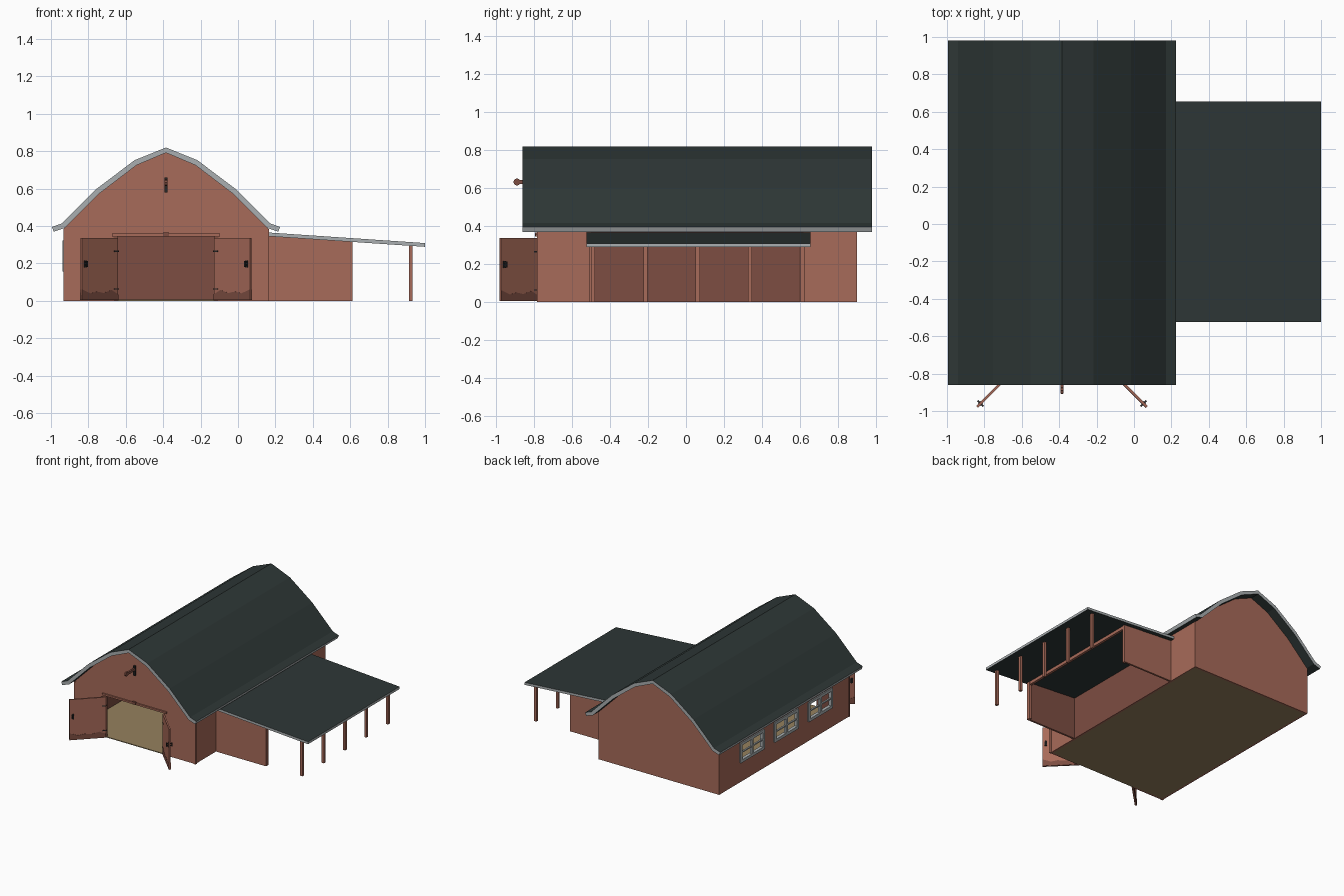
import bpy, bmesh, math
from mathutils import Matrix, Vector

if "Cube" in bpy.data.objects:
    bpy.data.objects.remove(bpy.data.objects["Cube"])


def material(name, r, g, b):
    m = bpy.data.materials.new(name)
    m.diffuse_color = (r, g, b, 1)
    m.use_nodes = True
    m.node_tree.nodes["Principled BSDF"].inputs["Base Color"].default_value = m.diffuse_color
    return m


WALL = material("barn red brown", 0.39, 0.145, 0.10)
INNER = material("dark inner brown", 0.205, 0.075, 0.054)
ROOF = material("dark green roof", 0.027, 0.038, 0.037)
TRIM = material("grey trim", 0.40, 0.43, 0.44)
FLOOR = material("tan floor", 0.30, 0.22, 0.11)
IRON = material("black iron", 0.02, 0.02, 0.02)

CX = -0.385                        # barn centre line
X0, X1, Y0, Y1 = -0.93, 0.16, -0.78, 0.90


def finish(name, bm, mats, rule=None):
    bmesh.ops.recalc_face_normals(bm, faces=bm.faces)
    bm.normal_update()
    if rule:
        for f in bm.faces:
            f.material_index = 1 if rule(f) else 0
    me = bpy.data.meshes.new(name)
    bm.to_mesh(me)
    bm.free()
    for m in mats:
        me.materials.append(m)
    ob = bpy.data.objects.new(name, me)
    bpy.context.collection.objects.link(ob)
    return ob


def prism(name, pts, ya, yb, mats, rule=None):
    """Extrude an (x, z) outline along y."""
    bm = bmesh.new()
    face = bm.faces.new([bm.verts.new((x, ya, z)) for x, z in pts])
    res = bmesh.ops.extrude_face_region(bm, geom=[face])
    vs = [v for v in res["geom"] if isinstance(v, bmesh.types.BMVert)]
    bmesh.ops.translate(bm, verts=vs, vec=(0, yb - ya, 0))
    return finish(name, bm, mats, rule)


def boxes(name, specs, mats, rule=None):
    """Several boxes (x0, x1, y0, y1, z0, z1) in one object."""
    bm = bmesh.new()
    for a, b, c, d, e, f in specs:
        mat = (Matrix.Translation(((a + b) / 2, (c + d) / 2, (e + f) / 2))
               @ Matrix.Diagonal((b - a, d - c, f - e, 1)))
        bmesh.ops.create_cube(bm, size=1, matrix=mat)
    return finish(name, bm, mats, rule)


# main curved roof: mirrored arc with thickness, grey edges
half = [(0.61, 0.395), (0.555, 0.415), (0.37, 0.60), (0.168, 0.752), (0, 0.82)]
half_in = [(0.60, 0.37), (0.54, 0.39), (0.355, 0.575), (0.158, 0.725), (0, 0.792)]


def arch(h):
    return [(CX - x, z) for x, z in h] + [(CX + x, z) for x, z in h[-2::-1]]


prism("main_roof", arch(half) + arch(half_in)[::-1], -0.86, 0.98, [ROOF, TRIM],
      lambda f: abs(f.normal.y) > 0.9 or abs(f.calc_center_median().x - CX) > 0.6)

# gable walls, the front one notched for the doorway
T = 0.015
gable = [(X0, 0.392), (CX - 0.355, 0.577), (CX - 0.158, 0.727), (CX, 0.794),
         (CX + 0.158, 0.727), (CX + 0.355, 0.577), (X1, 0.392)]
D0, D1, DH = -0.645, -0.125, 0.345
prism("front_wall", [(X0, 0)] + gable + [(X1, 0), (D1, 0), (D1, DH), (D0, DH), (D0, 0)],
      Y0, Y0 + T, [WALL, INNER], lambda f: f.normal.y > 0.9)
prism("back_wall", [(X0, 0)] + gable + [(X1, 0)], Y1 - T, Y1, [WALL, INNER],
      lambda f: f.normal.y < -0.9)

# window wall made from strips around three openings
WZ0, WZ1, WW = 0.165, 0.315, 0.15
centres = [0.48, 0.04, -0.40]
strips = [(X0, X0 + T, Y0, Y1, 0, WZ0), (X0, X0 + T, Y0, Y1, WZ1, 0.392)]
edges = [Y1] + [c + s * WW for c in centres for s in (1, -1)] + [Y0]
for hi, lo in zip(edges[::2], edges[1::2]):
    strips.append((X0, X0 + T, lo, hi, WZ0, WZ1))
boxes("left_wall", strips, [WALL, INNER], lambda f: f.normal.x > 0.9)

# windows: outer frame and crossed bars
for i, c in enumerate(centres):
    a, b, b0 = X0 - 0.009, X0 + 0.017, 0.016
    boxes(f"window_frame_{i + 1}", [
        (a, b, c - WW, c + WW, WZ0 - 0.008, WZ0 + b0), (a, b, c - WW, c + WW, WZ1 - b0, WZ1 + 0.008),
        (a, b, c - WW - 0.008, c - WW + b0, WZ0, WZ1), (a, b, c + WW - b0, c + WW + 0.008, WZ0, WZ1),
        (a, b - 0.01, c - 0.012, c + 0.012, WZ0, WZ1),
        (a + 0.003, b - 0.01, c - WW, c + WW, 0.235, 0.245)], [TRIM])

# right wall: darker where the lean-to shelters it
L0, L1 = -0.50, 0.62
boxes("right_wall", [(X1 - T, X1, Y0, L0, 0, 0.392), (X1 - T, X1, L0, L1, 0, 0.392),
                     (X1 - T, X1, L1, Y1, 0, 0.392)], [WALL, INNER],
      lambda f: f.normal.x < -0.9 or (f.normal.x > 0.9 and L0 < f.calc_center_median().y < L1 - 0.1))
boxes("floor", [(X0 + 0.005, X1 - 0.005, Y0 + 0.005, Y1 - 0.005, 0, 0.006)], [FLOOR])
boxes("corner_boards", [(X0 - 0.004, X0 + 0.014, Y0 - 0.005, Y0 + 0.014, 0, 0.385),
                        (X1 - 0.012, X1 + 0.006, Y0 - 0.005, Y0 + 0.014, 0, 0.385)], [WALL])

# lean-to roof, end walls, beam and posts
prism("lean_to_roof", [(0.155, 0.366), (1.0, 0.309), (1.0, 0.289), (0.155, 0.346)],
      -0.525, 0.655, [ROOF, TRIM], lambda f: abs(f.normal.y) > 0.9 or f.normal.x > 0.9)
end = [(X1, 0), (X1, 0.348), (0.61, 0.317), (0.61, 0)]
prism("lean_to_front_wall", end, L0 - 0.012, L0 + 0.003, [WALL, INNER], lambda f: f.normal.y > 0.9)
prism("lean_to_back_wall", end, L1 - 0.015, L1, [WALL, INNER], lambda f: f.normal.y < -0.9)
boxes("lean_to_beam", [(0.59, 0.61, L0, L1, 0.29, 0.318)], [WALL])
boxes("lean_to_wall_posts", [(0.592, 0.613, y - 0.012, y + 0.012, 0, 0.316)
                             for y in (L0 + 0.008, L1 - 0.012)], [WALL])
boxes("lean_to_posts", [(0.913, 0.933, y - 0.011, y + 0.011, 0, 0.298)
                        for y in (-0.49, -0.213, 0.062, 0.337, 0.615)], [WALL])

# open doors, each with stained foot, handle and hinges, swung out 45 degrees
for side, hx, ang in (("left", D0, 225), ("right", D1, -45)):
    W = 0.274
    M = Matrix.Translation((hx, Y0 - 0.004, 0)) @ Matrix.Rotation(math.radians(ang), 4, 'Z')
    stain = [(0, 0.006), (0, 0.035), (0.05, 0.058), (0.11, 0.042), (0.16, 0.05),
             (0.21, 0.04), (W, 0.062), (W, 0.006)]
    parts = [
        boxes(side + "_door", [(0, W, -0.006, 0.006, 0.005, 0.336)], [WALL]),
        prism(side + "_door_stain", stain, -0.0075, 0.0075, [INNER]),
        boxes(side + "_door_handle", [
            (W - 0.035, W - 0.015, -0.009, 0.009, 0.178, 0.216),
            (W - 0.03, W - 0.02, -0.02, 0.02, 0.188, 0.194),
            (W - 0.03, W - 0.02, -0.02, 0.02, 0.204, 0.210),
            (W - 0.03, W - 0.02, -0.022, -0.016, 0.182, 0.214),
            (W - 0.03, W - 0.02, 0.016, 0.022, 0.182, 0.214)], [IRON]),
        boxes(side + "_door_hinges", [(-0.004, 0.03, -0.008, 0.008, z, z + 0.007)
                                      for z in (0.06, 0.262)], [IRON])]
    for p in parts:
        p.matrix_world = M

# lintel and hoist beam above the doorway
boxes("door_lintel", [(D0 - 0.03, D1 + 0.03, Y0 - 0.012, Y0, DH, DH + 0.014)], [WALL])
boxes("lintel_block", [(CX - 0.016, CX + 0.016, Y0 - 0.014, Y0, 0.345, 0.366)], [INNER])
boxes("hoist_beam", [(CX - 0.007, CX + 0.007, -0.905, Y0, 0.622, 0.642)], [INNER])
boxes("hoist_bracket", [(CX - 0.008, CX + 0.008, Y0 - 0.012, Y0, 0.58, 0.66)], [IRON])
bm = bmesh.new()
bmesh.ops.create_cone(bm, cap_ends=True, segments=8, radius1=0.019, radius2=0.019, depth=0.012,
                      matrix=Matrix.Translation((CX, -0.89, 0.632)) @ Matrix.Rotation(math.pi / 2, 4, 'Y'))
finish("hoist_pulley", bm, [INNER])
